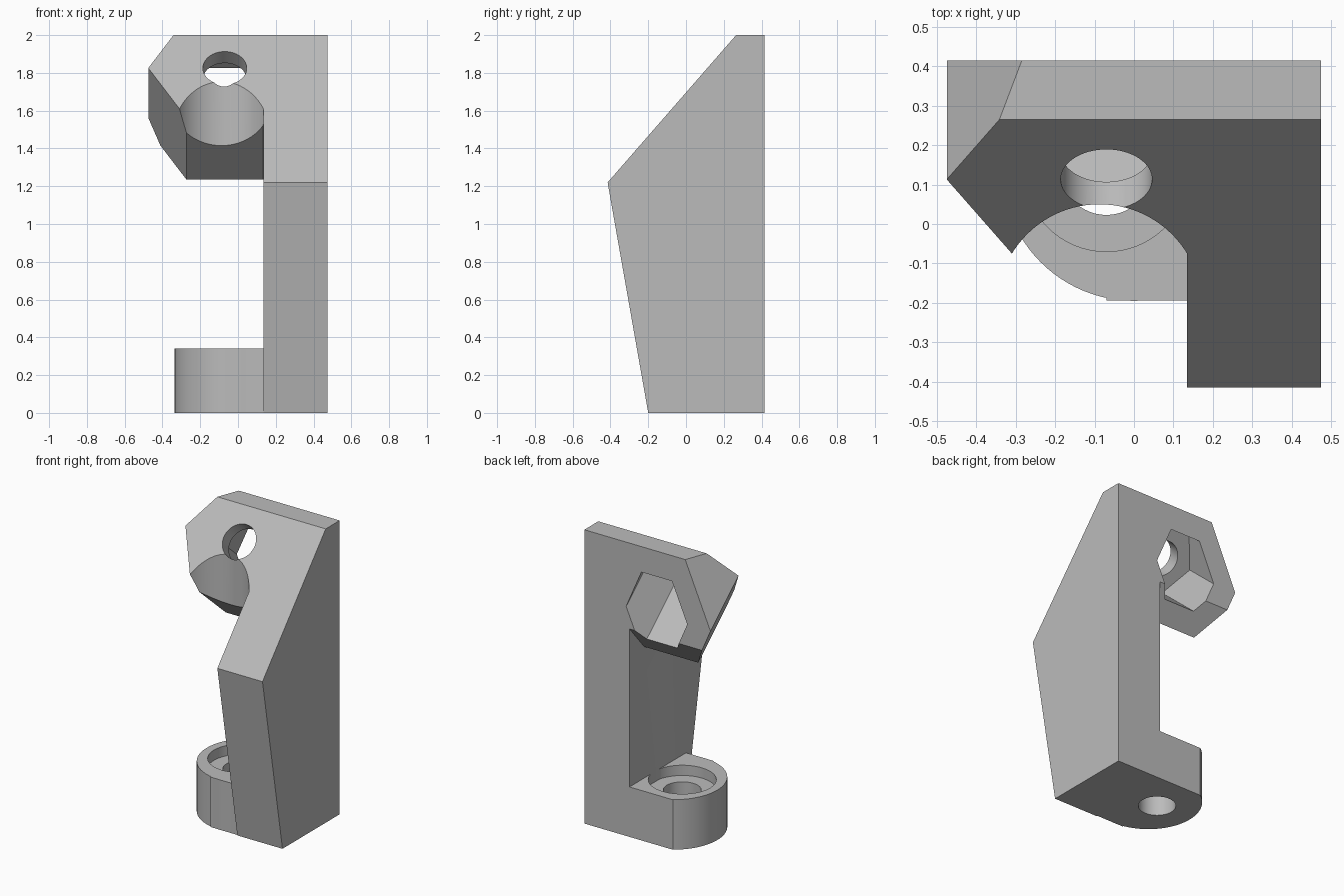
import bpy
import bmesh
from math import cos, sin, tau
from mathutils import Matrix, Vector

if "Cube" in bpy.data.objects:
    bpy.data.objects.remove(bpy.data.objects["Cube"], do_unlink=True)

grey = bpy.data.materials.new("plain grey")
grey.use_nodes = True
grey.diffuse_color = (0.5, 0.5, 0.5, 1)
grey.node_tree.nodes["Principled BSDF"].inputs["Base Color"].default_value = (0.5, 0.5, 0.5, 1)


def ngon(sides, radius, cx=0, cy=0):
    return [(cx + radius * cos(tau * i / sides), cy + radius * sin(tau * i / sides))
            for i in range(sides)]


def prism(name, outline, low, high, frame=Matrix(), clips=()):
    """Extrude a 2D outline along the frame's z, then trim it with (point, outward normal) planes."""
    bm = bmesh.new()
    face = bm.faces.new([bm.verts.new((x, y, low)) for x, y in outline])
    lid = bmesh.ops.extrude_face_region(bm, geom=[face])["geom"]
    verts = [g for g in lid if isinstance(g, bmesh.types.BMVert)]
    bmesh.ops.translate(bm, verts=verts, vec=(0, 0, high - low))
    bm.transform(frame)
    for point, normal in clips:
        bmesh.ops.bisect_plane(bm, geom=bm.verts[:] + bm.edges[:] + bm.faces[:],
                               plane_co=point, plane_no=normal, clear_outer=True)
        rim = [e for e in bm.edges if e.is_boundary]
        bmesh.ops.holes_fill(bm, edges=rim, sides=0)
    bmesh.ops.recalc_face_normals(bm, faces=bm.faces[:])
    mesh = bpy.data.meshes.new(name)
    bm.to_mesh(mesh)
    bm.free()
    mesh.materials.append(grey)
    obj = bpy.data.objects.new(name, mesh)
    bpy.context.collection.objects.link(obj)
    return obj


def combine(target, tool, operation):
    """Apply a boolean and discard the tool."""
    mod = target.modifiers.new(operation.lower(), 'BOOLEAN')
    mod.operation, mod.object, mod.solver = operation, tool, 'EXACT'
    bpy.context.view_layer.objects.active = target
    bpy.ops.object.modifier_apply(modifier=mod.name)
    bpy.data.objects.remove(tool, do_unlink=True)


BACK, TOP, INNER = 0.415, 2.0, 0.135
crest, knee = Vector((0, 0.265, TOP)), Vector((0, -0.415, 1.22))

# Upright: side profile extruded across x
side_frame = Matrix(((0, 0, 1, 0), (1, 0, 0, 0), (0, 1, 0, 0), (0, 0, 0, 1)))
profile = [(-0.2, 0), (BACK, 0), (BACK, TOP), (crest.y, TOP), (knee.y, knee.z)]
bracket = prism("bracket", profile, INNER, 0.475, side_frame)

# Tilted frame on the sloping front: x across, y up the slope, z outward
up = (crest - knee).normalized()
across = Vector((1, 0, 0))
out = across.cross(up)
centre = knee + (crest - knee) * ((0.113 - knee.y) / (crest.y - knee.y))
centre.x = -0.07
tilt = Matrix((across, up, out)).transposed().to_4x4()
tilt.translation = centre

# Hexagonal head, trimmed by the top and back, with an upright round clearance
head = prism("head", ngon(6, 0.405), -0.497, 0, tilt,
             [((0, 0, TOP), (0, 0, 1)), ((0, BACK, 0), (0, 1, 0)), ((0.22, 0, 0), (1, 0, 0))])
clearance = prism("clearance", ngon(96, 0.26, -0.0875, -0.21), 0.8, 2.3)
combine(head, clearance, 'DIFFERENCE')

# Foot: rounded boss with a squared front, counterbored from above
HEIGHT = 0.34
foot = prism("foot", ngon(96, 0.335, 0, 0.14), 0, HEIGHT, Matrix(),
             [((0, BACK, 0), (0, 1, 0)), ((0.22, 0, 0), (1, 0, 0))])
front = prism("foot_front", [(-0.07, -0.194), (0.22, -0.194), (0.22, 0.1), (-0.07, 0.1)], 0, HEIGHT)
combine(foot, front, 'UNION')
for radius, floor in ((0.21, HEIGHT - 0.07), (0.117, -0.1)):
    combine(foot, prism("bore", ngon(64, radius, -0.07, 0.14), floor, 0.5), 'DIFFERENCE')

combine(bracket, head, 'UNION')
combine(bracket, foot, 'UNION')

# Tilted bolt hole and hexagonal nut pocket opening at the back
combine(bracket, prism("bolt_hole", ngon(64, 0.116), -0.3, 0.2, tilt), 'DIFFERENCE')
combine(bracket, prism("nut_pocket", ngon(6, 0.23), -0.9, -0.093, tilt), 'DIFFERENCE')

for obj in bpy.context.selected_objects:
    obj.select_set(False)
bracket.select_set(True)
bpy.context.view_layer.objects.active = bracket
bpy.ops.object.shade_smooth_by_angle(angle=0.5)
